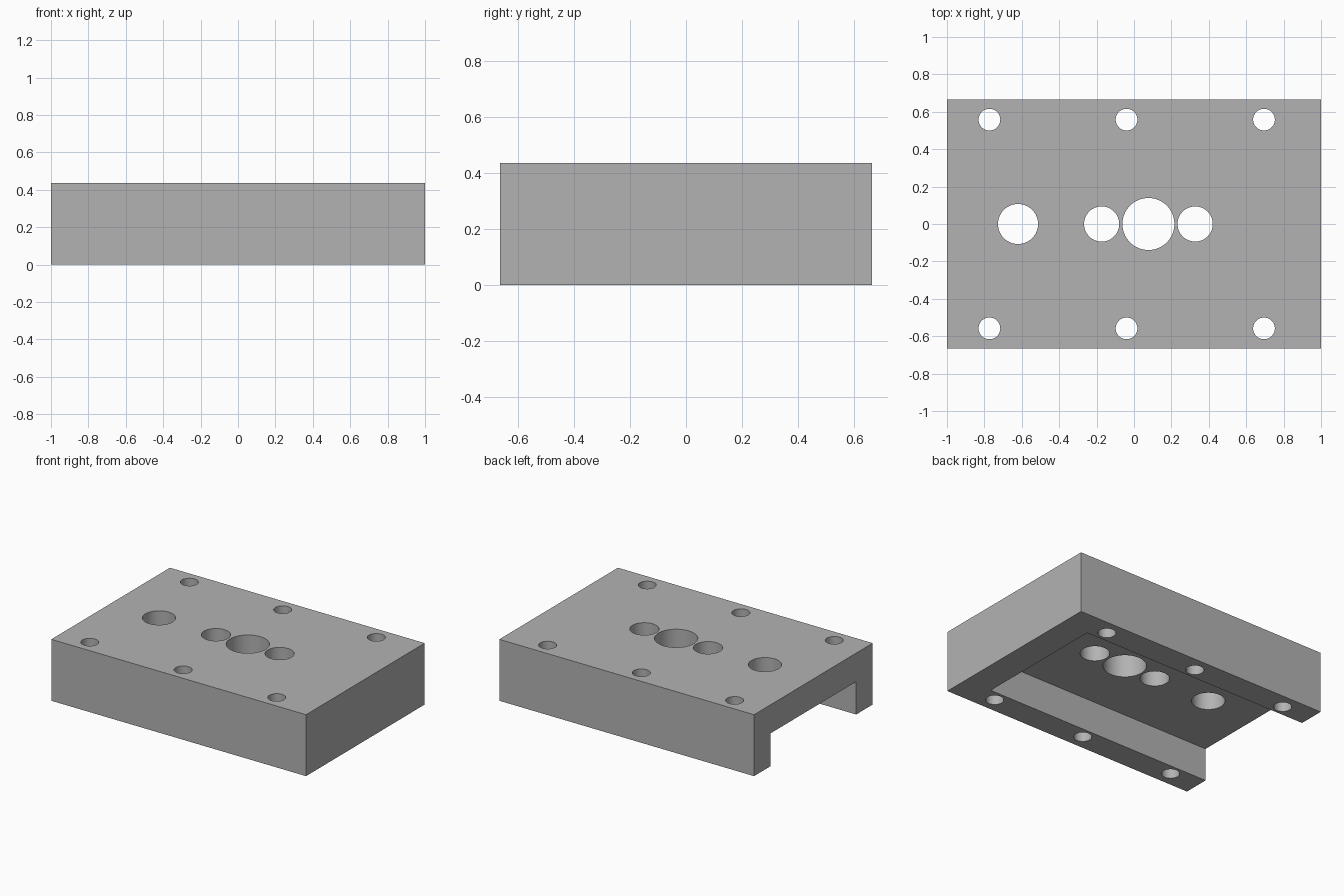
import bpy
from math import radians

if "Cube" in bpy.data.objects:
    bpy.data.objects.remove(bpy.data.objects["Cube"], do_unlink=True)

LENGTH, WIDTH, HEIGHT = 2.0, 1.33, 0.436
POCKET_TOP, SIDE_WALL, END_WALL = 0.233, 0.185, 0.207

grey = bpy.data.materials.new("plain grey")
grey.use_nodes = True
colour = (0.45, 0.45, 0.45, 1)
grey.diffuse_color = colour
grey.node_tree.nodes["Principled BSDF"].inputs["Base Color"].default_value = colour


def box(name, low, high):
    centre = [(a + b) / 2 for a, b in zip(low, high)]
    bpy.ops.mesh.primitive_cube_add(size=1, location=centre)
    ob = bpy.context.object
    ob.name = name
    ob.scale = [b - a for a, b in zip(low, high)]
    bpy.ops.object.transform_apply(location=True, rotation=False, scale=True)
    ob.data.materials.append(grey)
    return ob


def cut(target, cutter):
    mod = target.modifiers.new(cutter.name, "BOOLEAN")
    mod.operation = "DIFFERENCE"
    mod.solver = "EXACT"
    mod.object = cutter
    bpy.context.view_layer.objects.active = target
    bpy.ops.object.modifier_apply(modifier=mod.name)
    bpy.data.objects.remove(cutter, do_unlink=True)


def drill(target, x, y, radius):
    bpy.ops.mesh.primitive_cylinder_add(
        vertices=64, radius=radius, depth=HEIGHT * 2, location=(x, y, HEIGHT / 2))
    cutter = bpy.context.object
    cutter.name = "drill_cutter"
    cutter.hide_render = True
    cutter.data.materials.append(grey)
    cut(target, cutter)


# Solid block
block = box("mounting_block", (-LENGTH / 2, -WIDTH / 2, 0), (LENGTH / 2, WIDTH / 2, HEIGHT))

# Underside pocket, open at one end
half = WIDTH / 2 - SIDE_WALL
pocket = box("pocket_cutter", (-LENGTH, -half, -HEIGHT), (LENGTH / 2 - END_WALL, half, POCKET_TOP))
pocket.hide_render = True
cut(block, pocket)

# Bolt holes through both side walls
for x in (-0.773, -0.04, 0.695):
    for side in (-1, 1):
        drill(block, x, side * 0.558, 0.058)

# Centre row of bores through the top plate
for x, radius in ((-0.62, 0.107), (-0.173, 0.094), (0.077, 0.139), (0.327, 0.094)):
    drill(block, x, 0, radius)

# Smooth bores with crisp edges
bpy.ops.object.select_all(action="DESELECT")
block.select_set(True)
bpy.context.view_layer.objects.active = block
bpy.ops.object.shade_smooth_by_angle(angle=radians(30))
